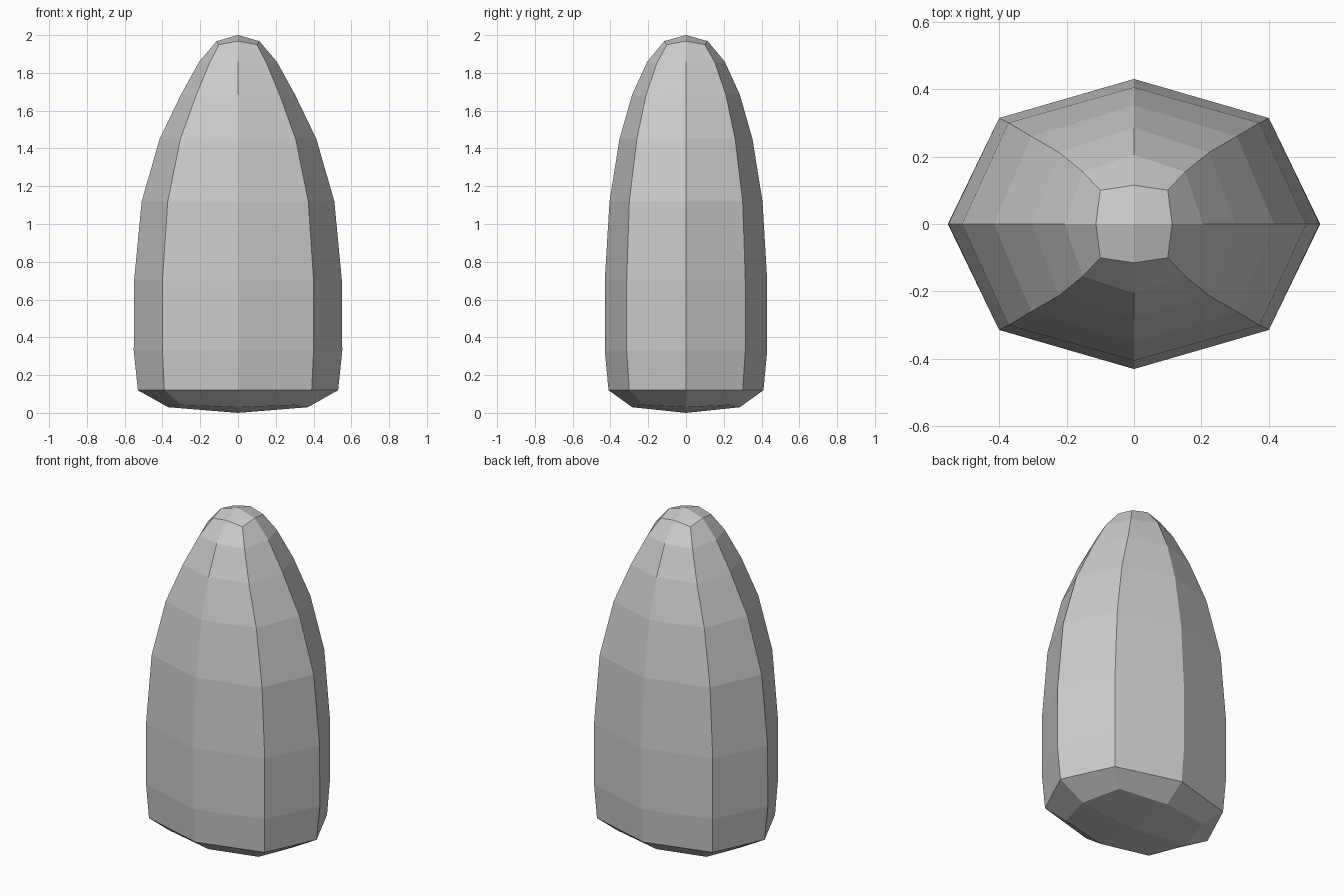
import bpy
import bmesh

if "Cube" in bpy.data.objects:
    bpy.data.objects.remove(bpy.data.objects["Cube"])

# Ring profile: z at side points, z at corners, side x, side y, corner x, corner y
RINGS = [
    (0.03, 0.042, 0.37, 0.285, 0.30, 0.23),
    (0.12, 0.12, 0.53, 0.41, 0.39, 0.30),
    (0.33, 0.33, 0.552, 0.43, 0.40, 0.314),
    (0.70, 0.70, 0.55, 0.43, 0.40, 0.314),
    (1.12, 1.12, 0.51, 0.405, 0.372, 0.30),
    (1.45, 1.45, 0.415, 0.352, 0.305, 0.26),
    (1.685, 1.68, 0.302, 0.285, 0.222, 0.212),
    (1.86, 1.85, 0.205, 0.205, 0.152, 0.155),
    (1.968, 1.95, 0.113, 0.115, 0.10, 0.10),
]
DIRS = [(1, 0), (1, 1), (0, 1), (-1, 1), (-1, 0), (-1, -1), (0, -1), (1, -1)]

bm = bmesh.new()

# Eight-sided rings stacked along z
loops = []
for zs, zc, sx, sy, cx, cy in RINGS:
    loop = []
    for dx, dy in DIRS:
        corner = dx and dy
        loop.append(bm.verts.new((dx * (cx if corner else sx),
                                  dy * (cy if corner else sy),
                                  zc if corner else zs)))
    loops.append(loop)

# Side walls
for low, high in zip(loops, loops[1:]):
    for i in range(8):
        j = (i + 1) % 8
        bm.faces.new((low[i], low[j], high[j], high[i]))

# Caps: four quads meeting at a centre point
for loop, z in ((loops[0], 0.0), (loops[-1], 2.0)):
    centre = bm.verts.new((0, 0, z))
    for i in range(0, 8, 2):
        bm.faces.new((centre, loop[i], loop[i + 1], loop[(i + 2) % 8]))

bmesh.ops.recalc_face_normals(bm, faces=bm.faces)
mesh = bpy.data.meshes.new("tapered_body")
bm.to_mesh(mesh)
bm.free()
body = bpy.data.objects.new("tapered_body", mesh)
bpy.context.collection.objects.link(body)
